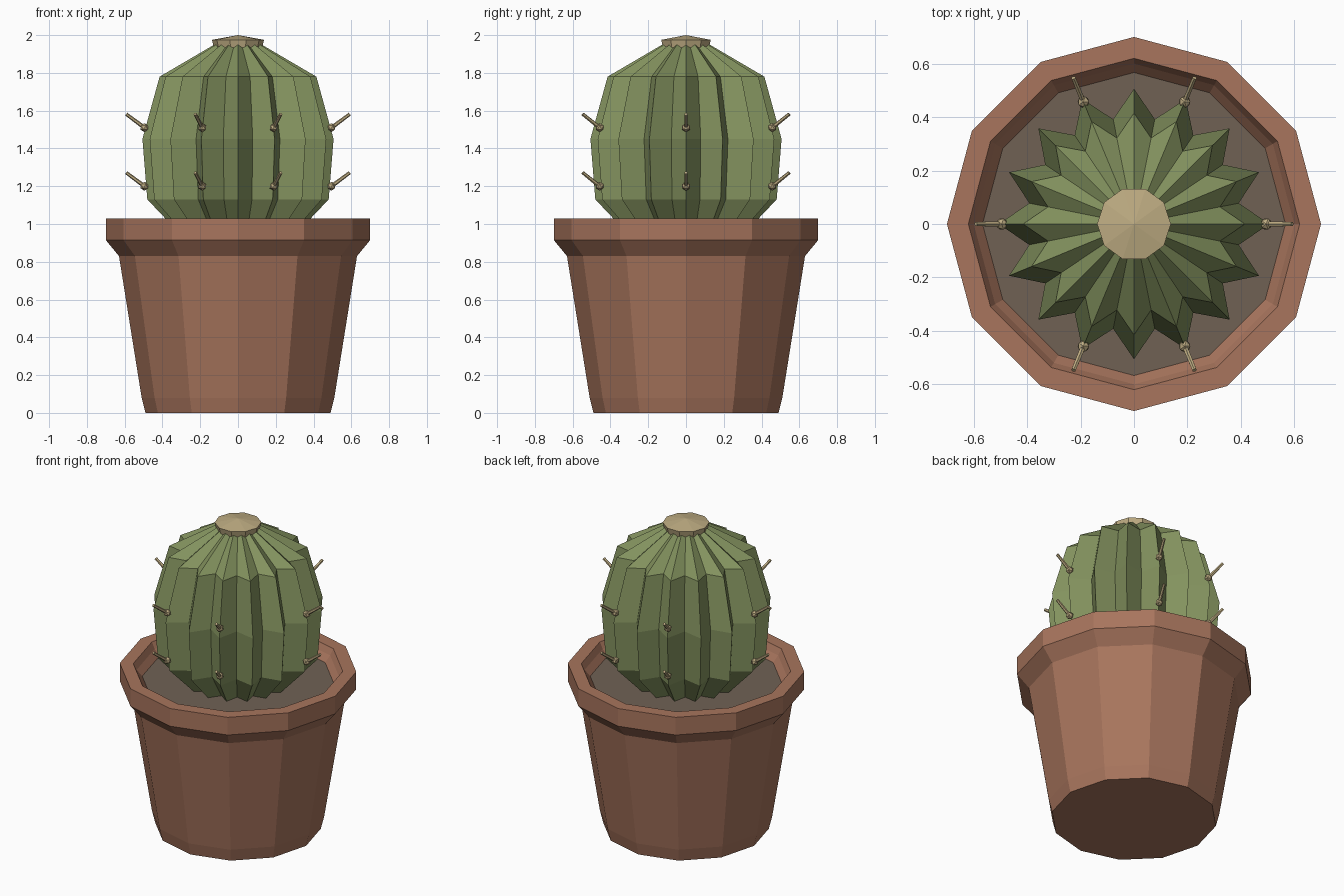
import bpy, bmesh, math
from mathutils import Vector

if "Cube" in bpy.data.objects:
    bpy.data.objects.remove(bpy.data.objects["Cube"])


def material(name, srgb):
    m = bpy.data.materials.new(name)
    lin = [((c / 255 + 0.055) / 1.055) ** 2.4 for c in srgb]
    m.diffuse_color = (*lin, 1)
    m.use_nodes = True
    m.node_tree.nodes["Principled BSDF"].inputs["Base Color"].default_value = m.diffuse_color
    return m


TERRACOTTA = material("terracotta", (168, 117, 93))
SOIL = material("soil", (112, 97, 84))
GREEN = material("cactus green", (132, 147, 95))
TAN = material("tan", (190, 172, 130))


def finish(bm, name, mat):
    bmesh.ops.recalc_face_normals(bm, faces=bm.faces)
    me = bpy.data.meshes.new(name)
    bm.to_mesh(me)
    bm.free()
    me.materials.append(mat)
    ob = bpy.data.objects.new(name, me)
    bpy.context.collection.objects.link(ob)
    return ob


def lathe(name, profile, sides, mat, valley=1.0, bottom=None, top=None):
    """Rings of (radius, z); odd vertices are pulled in by 'valley' to form ribs.
    bottom / top are heights of the closing centre points."""
    bm = bmesh.new()
    rings = []
    for r, z in profile:
        ring = []
        for i in range(sides):
            a = 2 * math.pi * i / sides
            rr = r * (valley if i % 2 else 1)
            ring.append(bm.verts.new((rr * math.cos(a), rr * math.sin(a), z)))
        rings.append(ring)
    for lo, hi in zip(rings, rings[1:]):
        for i in range(sides):
            j = (i + 1) % sides
            bm.faces.new((lo[i], lo[j], hi[j], hi[i]))
    for ring, z in ((rings[0], bottom), (rings[-1], top)):
        if z is not None:
            c = bm.verts.new((0, 0, z))
            for i in range(sides):
                bm.faces.new((ring[i], ring[(i + 1) % sides], c))
    return finish(bm, name, mat)


# Pot: outer wall, collar, and inner wall down below the soil
lathe("pot", [(0.49, 0), (0.51, 0.08), (0.63, 0.83), (0.70, 0.915), (0.70, 1.03),
              (0.62, 1.03), (0.60, 0.99), (0.56, 0.94)], 12, TERRACOTTA, bottom=0, top=0.92)

# Soil disc
lathe("soil", [(0.55, 0.93), (0.567, 0.95)], 12, SOIL, bottom=0.93, top=0.95)

# Cactus body with 16 ribs
lathe("cactus_body", [(0.29, 0.93), (0.48, 1.13), (0.506, 1.45), (0.415, 1.78), (0.125, 1.95)],
      32, GREEN, valley=0.79, bottom=0.93, top=1.95)

# Crown cap
lathe("crown_cap", [(0.128, 1.935), (0.138, 1.975)], 10, TAN, bottom=1.935, top=2.0)


# Spines: a small knob on the rib with a stick pointing out and up
def spine(name, angle, z):
    bm = bmesh.new()
    out = Vector((math.cos(angle), math.sin(angle), 0))
    base = out * 0.495 + Vector((0, 0, z))
    tip = out * 0.592 + Vector((0, 0, z + 0.072))
    knob = bmesh.ops.create_icosphere(bm, subdivisions=1, radius=0.024)["verts"]
    bmesh.ops.translate(bm, vec=base, verts=knob)
    d = tip - base
    stick = bmesh.ops.create_cone(bm, cap_ends=True, segments=6, radius1=0.011,
                                  radius2=0.009, depth=d.length)["verts"]
    bmesh.ops.rotate(bm, verts=stick, cent=(0, 0, 0),
                     matrix=d.to_track_quat('Z', 'Y').to_matrix())
    bmesh.ops.translate(bm, vec=(base + tip) / 2, verts=stick)
    finish(bm, name, TAN)


for row, z in (("lower", 1.20), ("upper", 1.51)):
    for n, deg in enumerate((0, 67.5, 112.5, 180, 247.5, 292.5), 1):
        spine(f"{row}_spine_{n}", math.radians(deg), z)
